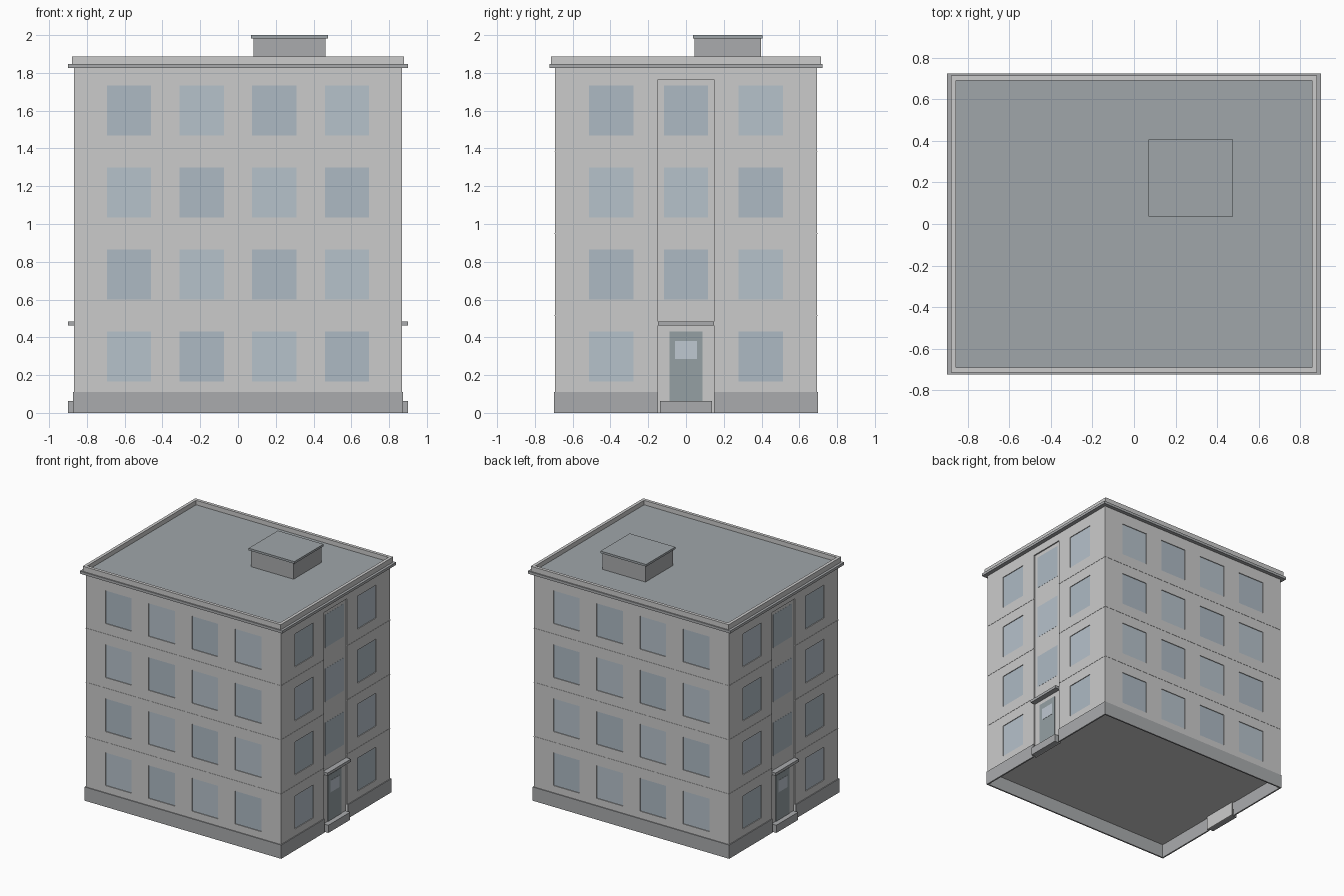
import bpy, bmesh
from mathutils import Matrix, Vector

if "Cube" in bpy.data.objects:
    bpy.data.objects.remove(bpy.data.objects["Cube"])


def material(name, rgb):
    m = bpy.data.materials.new(name)
    m.diffuse_color = (*rgb, 1)
    m.use_nodes = True
    m.node_tree.nodes["Principled BSDF"].inputs["Base Color"].default_value = m.diffuse_color
    return m


GLASS = [material("glass_a", (0.47, 0.54, 0.60)), material("glass_b", (0.42, 0.49, 0.55))]
PALE = material("door_glass", (0.52, 0.58, 0.64))
TRIM = material("trim", (0.40, 0.41, 0.42))
ROOF = material("roof", (0.35, 0.38, 0.40))
DOOR = material("door", (0.30, 0.35, 0.37))


def boxes(name, items, mat=None):
    """One object made of boxes given as (x0, x1, y0, y1, z0, z1)."""
    bm = bmesh.new()
    for x0, x1, y0, y1, z0, z1 in items:
        centre = Vector(((x0 + x1) / 2, (y0 + y1) / 2, (z0 + z1) / 2))
        size = Matrix.Diagonal((x1 - x0, y1 - y0, z1 - z0, 1))
        bmesh.ops.create_cube(bm, size=1, matrix=Matrix.Translation(centre) @ size)
    me = bpy.data.meshes.new(name)
    bm.to_mesh(me)
    bm.free()
    ob = bpy.data.objects.new(name, me)
    bpy.context.collection.objects.link(ob)
    if mat:
        me.materials.append(mat)
    return ob


def flip_x(b):
    return (-b[1], -b[0], *b[2:])


def flip_y(b):
    return (b[0], b[1], -b[3], -b[2], b[4], b[5])


def both_x(items):
    return items + [flip_x(b) for b in items]


def both_y(items):
    return items + [flip_y(b) for b in items]


def ring(x, y, t, z0, z1):
    return (both_x([(x - t, x, -y, y, z0, z1)])
            + both_y([(-x + t, x - t, -y, -y + t, z0, z1)]))


X, Y = 0.867, 0.693          # wall half sizes
HW, HH = 0.1175, 0.265       # window half width, height
STRIP, D = 0.148, 0.01       # stair strip half width, recess depth
ROWS = [0.167 + 0.434 * k for k in range(4)]

# Window panes, sorted into two tints
panes, holes = [[], []], []
for r, z in enumerate(ROWS):
    for c, x in enumerate((-0.577, -0.192, 0.192, 0.577)):
        w = [(x - HW, x + HW, -Y - 0.02, -Y + D, z, z + HH)]
        holes += both_y(w)
        panes[(r + c) % 2] += both_y([(x - HW, x + HW, -Y + 0.006, -Y + 0.02, z, z + HH)])
    for c, y in enumerate((-0.396, 0.396)):
        holes += both_x([(X - D, X + 0.02, y - HW, y + HW, z, z + HH)])
        panes[(r + c) % 2] += both_x([(X - 0.02, X - 0.006, y - HW, y + HW, z, z + HH)])
    if r:
        panes[r % 2] += both_x([(X - 0.02, X - D + 0.001, -HW, HW, z, z + HH)])
holes += both_x([(X - D, X + 0.02, -STRIP, STRIP, 0.05, 1.765)])

# Walls with window and stair strip recesses cut in
walls = boxes("walls", [(-X, X, -Y, Y, 0.11, 1.84)])
cutter = boxes("recess_cutter", holes)
cutter.hide_render = True
cutter.hide_set(True)
mod = walls.modifiers.new("recesses", "BOOLEAN")
mod.operation, mod.object, mod.solver = "DIFFERENCE", cutter, "EXACT"
for i in range(2):
    boxes("window_panes_%d" % (i + 1), panes[i], GLASS[i])

# Thin floor seams
seams = []
for z in (0.515, 0.95, 1.385):
    seams += both_y([(-X, X, -Y - 0.002, -Y + 0.002, z - 0.002, z + 0.002)])
    seams += both_x(both_y([(X - 0.002, X + 0.002, STRIP, Y, z - 0.002, z + 0.002)]))
boxes("floor_seams", seams)

# Hollow plinth with a gap at each entrance
PX, PY, T = 0.874, 0.70, 0.012
boxes("plinth", both_y([(-PX, PX, -PY, -PY + T, 0, 0.11)])
      + both_x(both_y([(PX - T, PX, STRIP, PY - T, 0, 0.11)])), TRIM)

# Entrances on both sides
boxes("entrance_base", both_x([(X - 0.02, X - D, -STRIP, STRIP, 0, 0.11)]))
boxes("entrance_step", both_x([(X - D, 0.90, -0.138, 0.138, 0, 0.062)]), TRIM)
boxes("entrance_door", both_x([(X - D, X - D + 0.004, -0.087, 0.087, 0.062, 0.43)]), DOOR)
boxes("door_window", both_x([(X - D, X - D + 0.006, -0.058, 0.058, 0.285, 0.38)]), PALE)
boxes("entrance_canopy", both_x([(X - D, 0.90, -STRIP, STRIP, 0.463, 0.485)]), TRIM)

# Roof edge, roof surface and roof access box
boxes("cornice", [(-0.90, 0.90, -0.723, 0.723, 1.826, 1.847)], TRIM)
boxes("parapet", ring(0.88, 0.714, 0.025, 1.847, 1.888))
boxes("roof_surface", [(-0.855, 0.855, -0.689, 0.689, 1.84, 1.852)], ROOF)
boxes("roof_access", [(0.083, 0.463, 0.045, 0.396, 1.85, 1.984)], TRIM)
boxes("roof_access_cap", [(0.07, 0.476, 0.036, 0.406, 1.983, 2.0)], ROOF)
